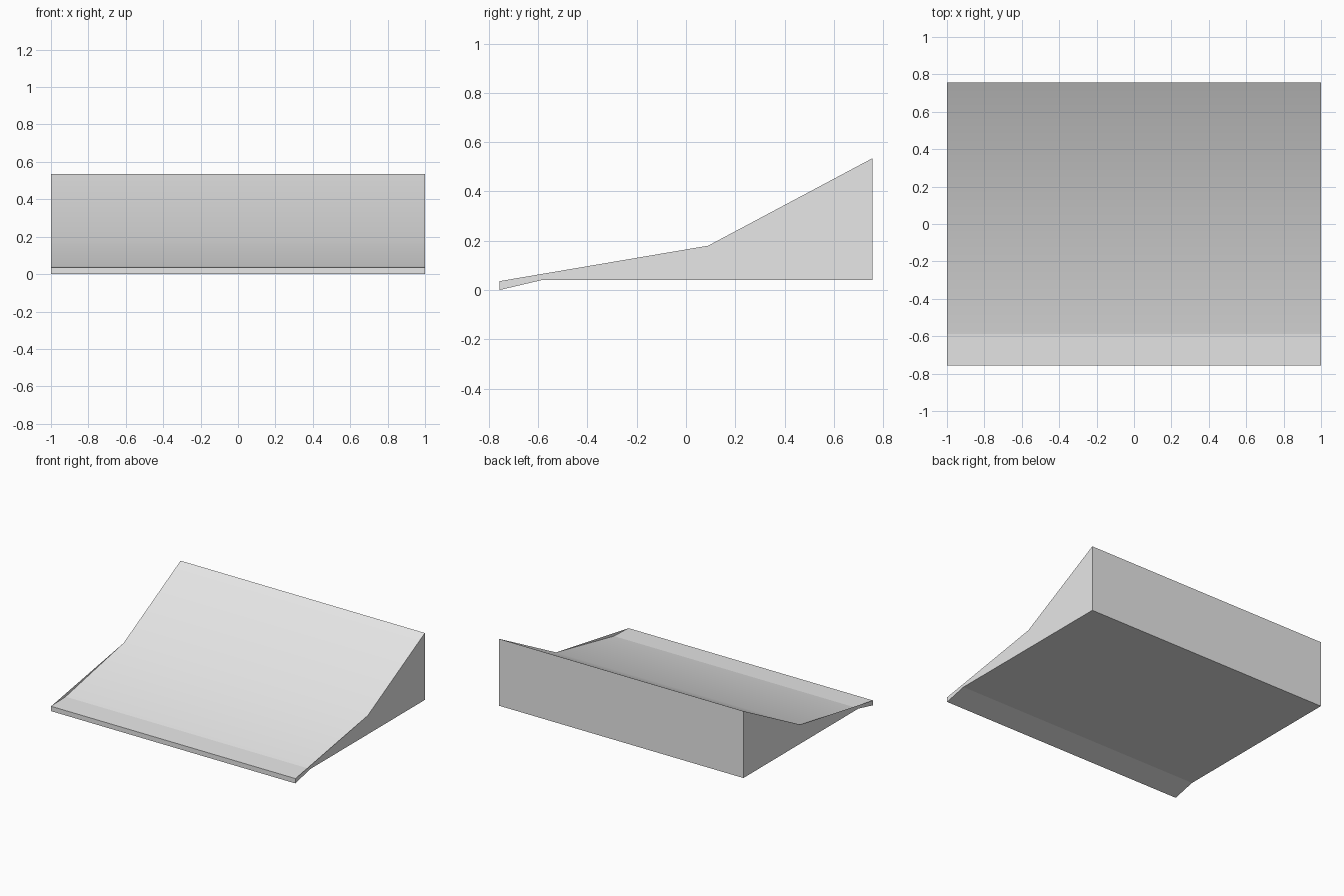
import bpy

cube = bpy.data.objects.get("Cube")
if cube:
    bpy.data.objects.remove(cube, do_unlink=True)

HALF_WIDTH = 1.0

# Key profile points as (y, z)
LIP_BOTTOM = (-0.757, 0.0)
LIP_TOP = (-0.757, 0.036)
HEEL = (-0.587, 0.04)
DIP = (-0.587, 0.042)
FOLD = (0.09, 0.18)
CREST = (0.757, 0.535)
BACK_BOTTOM = (0.757, 0.04)

grey = bpy.data.materials.new("light_grey")
grey.use_nodes = True
grey.diffuse_color = (0.8, 0.8, 0.8, 1)
grey.node_tree.nodes["Principled BSDF"].inputs["Base Color"].default_value = (0.8, 0.8, 0.8, 1)


def add_part(name, verts, faces, smooth=False):
    mesh = bpy.data.meshes.new(name)
    mesh.from_pydata(verts, [], faces)
    mesh.materials.append(grey)
    for poly in mesh.polygons:
        poly.use_smooth = smooth
    obj = bpy.data.objects.new(name, mesh)
    bpy.context.collection.objects.link(obj)
    return obj


def sweep(name, profile, smooth=False):
    """Stretch an open profile across the full width."""
    verts = [(x, y, z) for y, z in profile for x in (-HALF_WIDTH, HALF_WIDTH)]
    faces = [(i, i + 1, i + 3, i + 2) for i in range(0, len(verts) - 2, 2)]
    return add_part(name, verts, faces, smooth)


# Back wall, underside and front edge
sweep("base_shell", [CREST, BACK_BOTTOM, HEEL, LIP_BOTTOM, LIP_TOP])

# Flat entry lip and the softly shaded ramp surface
sweep("entry_lip", [LIP_TOP, DIP])
sweep("ramp_surface", [DIP, FOLD, CREST], smooth=True)

# Side walls, rising slightly above the surface near the lip
outline = [LIP_BOTTOM, HEEL, BACK_BOTTOM, CREST, FOLD, LIP_TOP]
for side, name in ((1, "left_side_wall"), (-1, "right_side_wall")):
    verts = [(side * HALF_WIDTH, y, z) for y, z in outline[::side]]
    add_part(name, verts, [tuple(range(len(verts)))])
